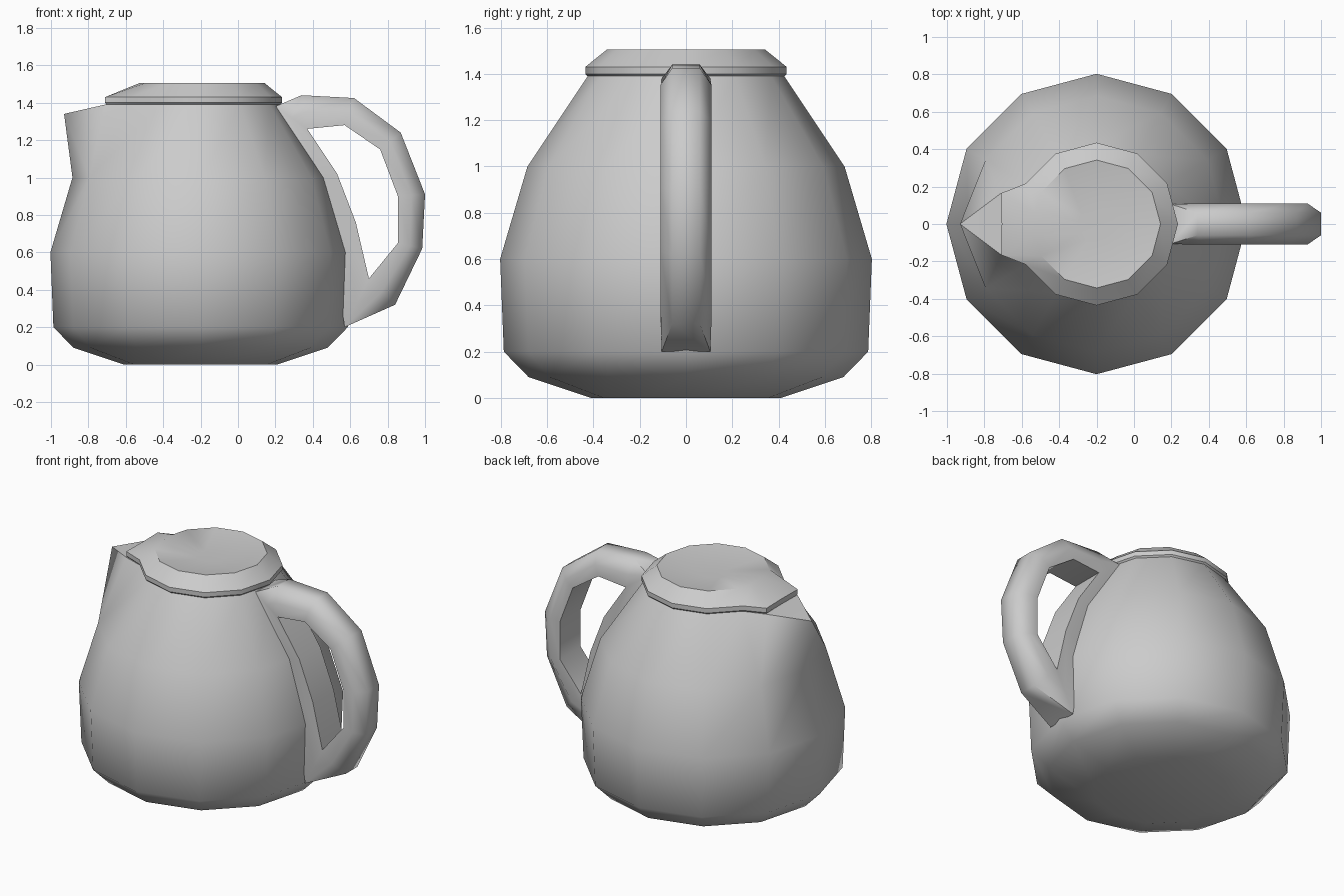
import bpy, bmesh, math

if "Cube" in bpy.data.objects:
    bpy.data.objects.remove(bpy.data.objects["Cube"])

CX = -0.2


def make(name, verts, faces, angle):
    """Build an object from geometry, clean it and shade by angle."""
    bm = bmesh.new()
    vs = [bm.verts.new(v) for v in verts]
    for f in faces:
        bm.faces.new([vs[i] for i in f])
    bmesh.ops.remove_doubles(bm, verts=bm.verts[:], dist=0.0005)
    bmesh.ops.recalc_face_normals(bm, faces=bm.faces[:])
    me = bpy.data.meshes.new(name)
    bm.to_mesh(me)
    bm.free()
    ob = bpy.data.objects.new(name, me)
    bpy.context.collection.objects.link(ob)
    bpy.ops.object.select_all(action='DESELECT')
    ob.select_set(True)
    bpy.context.view_layer.objects.active = ob
    bpy.ops.object.shade_smooth_by_angle(angle=math.radians(angle))
    return ob


def circle(r, z, n=12):
    return [(CX + r * math.cos(i * math.tau / n), r * math.sin(i * math.tau / n), z)
            for i in range(n)]


def bridge(a, b, n):
    """Quads between two rings starting at indices a and b."""
    return [(a + i, a + (i + 1) % n, b + (i + 1) % n, b + i) for i in range(n)]


# Body: twelve-sided lathe with the top ring pulled out into a pouring lip
profile = [(0.41, 0), (0.68, 0.09), (0.787, 0.2), (0.803, 0.6), (0.685, 1.0), (0.425, 1.39)]
verts, faces = [], [tuple(range(12))]
for k, (r, z) in enumerate(profile):
    verts += circle(r, z)
    if k:
        faces += bridge(12 * (k - 1), 12 * k, 12)
low, top = 48, 60
tip = top + 6
verts[tip] = (-0.93, 0, 1.34)
verts += [(-0.71, 0.165, 1.39), (-0.71, -0.165, 1.39)]
ea, eb = 72, 73
faces = [f for f in faces if not (tip in f)]
for side, extra in ((5, ea), (7, eb)):
    faces += [(low + side, top + side, extra), (low + side, extra, tip),
              (low + 6, low + side, tip)]
faces += [tuple(top + i for i in (0, 1, 2, 3, 4, 5)) + (ea, eb)
          + tuple(top + i for i in (7, 8, 9, 10, 11)), (ea, tip, eb)]
make("body", verts, faces, 50)

# Lid: rings with a widened tab over the lip, and a shallow dished top
verts, faces = [], []
rings = [(0.42, 1.385, -0.70, 0.155), (0.435, 1.40, -0.71, 0.165),
         (0.435, 1.43, -0.71, 0.165), (0.342, 1.505, -0.527, 0.06),
         (0.09, 1.472, -0.289, 0.01)]
for k, (r, z, tx, ty) in enumerate(rings):
    c = circle(r, z)
    verts += c[:6] + [(tx, ty, z), (tx + 0.003, 0, z), (tx, -ty, z)] + c[7:]
    if k:
        faces += bridge(14 * (k - 1), 14 * k, 14)
faces.append(tuple(range(14)))
verts.append((CX, 0, 1.485))
faces += [(56 + i, 56 + (i + 1) % 14, 70) for i in range(14)]
make("lid", verts, faces, 35)

# Handle: closed loop of (inner x, inner z, outer x, outer z, outer half width)
stations = [
    (0.37, 1.26, 0.34, 1.44, 0.06), (0.57, 1.28, 0.62, 1.425, 0.06),
    (0.76, 1.15, 0.87, 1.24, 0.06), (0.855, 0.90, 1.0, 0.91, 0.06),
    (0.855, 0.65, 0.985, 0.62, 0.06), (0.70, 0.46, 0.84, 0.32, 0.06),
    (0.70, 0.46, 0.57, 0.20, 0.105), (0.63, 0.76, 0.50, 0.70, 0.105),
    (0.53, 1.02, 0.40, 0.98, 0.105), (0.37, 1.26, 0.20, 1.38, 0.105)]
W = 0.11
verts, faces = [], []
for ix, iz, ox, oz, w in stations:
    mx, mz = ix + (ox - ix) * 0.5, iz + (oz - iz) * 0.5
    verts += [(ix, -W, iz), (mx, -W, mz), (ox, -w, oz),
              (ox, w, oz), (mx, W, mz), (ix, W, iz)]
n = len(stations)
for k in range(n):
    faces += bridge(6 * k, 6 * ((k + 1) % n), 6)
make("handle", verts, faces, 60)
